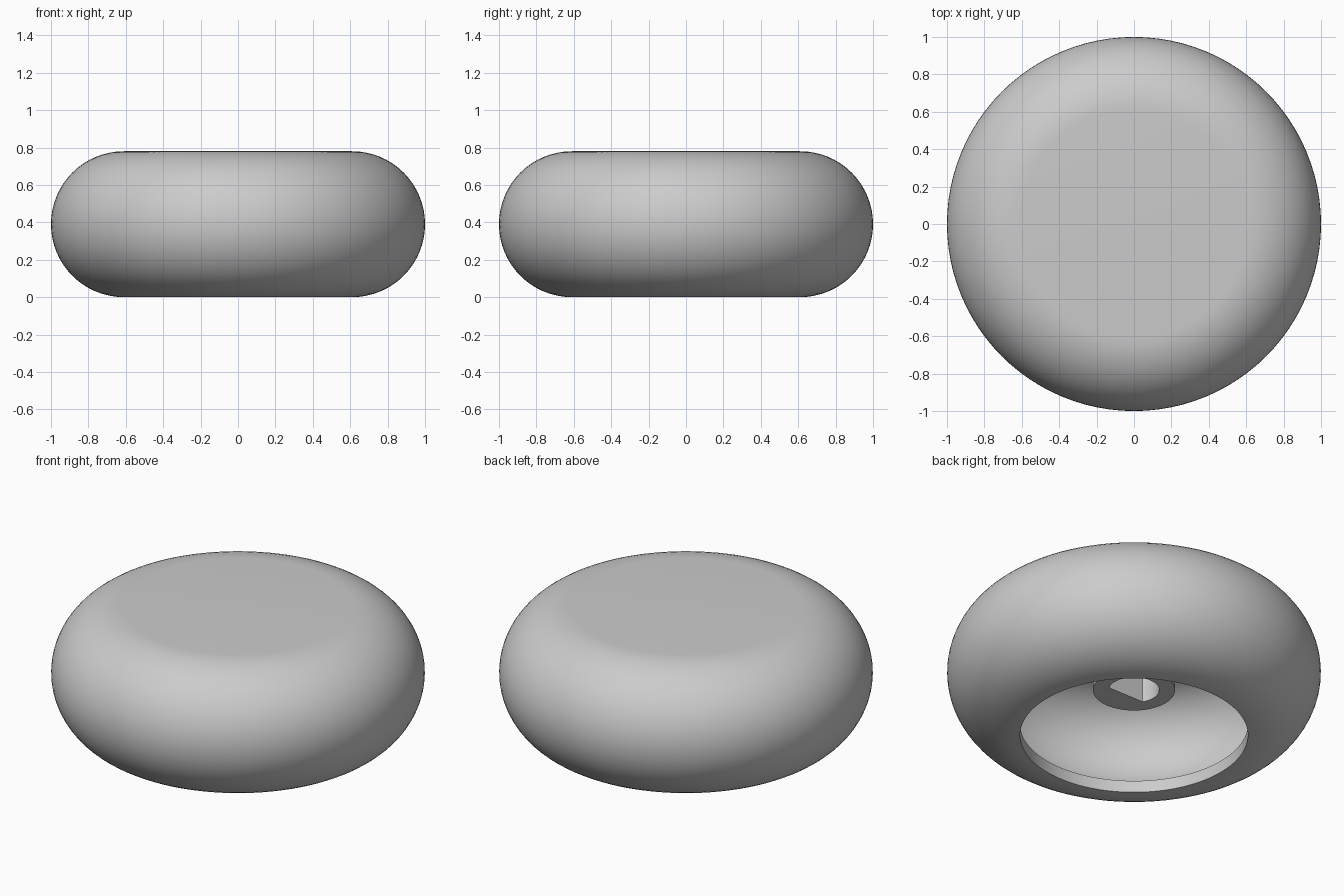
import bpy
import bmesh
from math import pi, sin, cos, radians
from mathutils import Matrix, Vector

old = bpy.data.objects.get("Cube")
if old:
    bpy.data.objects.remove(old, do_unlink=True)

SEGMENTS = 96
HEIGHT = 0.78
ROUND = HEIGHT / 2        # radius of the rounded side
FLAT = 1 - ROUND          # radius of the flat top and of the opening
WALL = 0.07

grey = bpy.data.materials.new("light_grey")
grey.use_nodes = True
grey.diffuse_color = (0.6, 0.6, 0.6, 1)
grey.node_tree.nodes["Principled BSDF"].inputs["Base Color"].default_value = grey.diffuse_color


def finish(bm, name):
    bmesh.ops.recalc_face_normals(bm, faces=bm.faces)
    mesh = bpy.data.meshes.new(name)
    bm.to_mesh(mesh)
    bm.free()
    mesh.materials.append(grey)
    obj = bpy.data.objects.new(name, mesh)
    bpy.context.collection.objects.link(obj)
    bpy.ops.object.select_all(action='DESELECT')
    obj.select_set(True)
    bpy.context.view_layer.objects.active = obj
    bpy.ops.object.shade_smooth_by_angle(angle=radians(30))
    return obj


def half_round(radius, steps=32):
    """Side arc from top to bottom, as (r, z) points."""
    return [(FLAT + radius * sin(pi * i / steps), ROUND + radius * cos(pi * i / steps))
            for i in range(steps + 1)]


# Hollow shell: outer skin, lip of the opening, then inner skin
profile = [(0, HEIGHT)] + half_round(ROUND) + half_round(ROUND - WALL)[::-1] + [(0, HEIGHT - WALL)]
bm = bmesh.new()
points = [bm.verts.new((r, 0, z)) for r, z in profile]
edges = [bm.edges.new(pair) for pair in zip(points, points[1:])]
bmesh.ops.spin(bm, geom=points + edges, axis=(0, 0, 1), cent=(0, 0, 0),
               angle=2 * pi, steps=SEGMENTS, use_merge=True)
bmesh.ops.remove_doubles(bm, verts=bm.verts, dist=0.0001)
finish(bm, "knob_shell")

# Central post with a D-shaped shaft hole, flat side to the front
POST_RADIUS, POST_BOTTOM, POST_TOP = 0.22, 0.28, HEIGHT - WALL + 0.005
HOLE_RADIUS = 0.135
HOLE_FLAT = HOLE_RADIUS / 2


def hole_radius(angle):
    front = -sin(angle)
    return min(HOLE_RADIUS, HOLE_FLAT / front) if front > 0.1 else HOLE_RADIUS


bm = bmesh.new()
angles = [2 * pi * i / SEGMENTS for i in range(SEGMENTS)]


def ring(radius_at, z):
    return [bm.verts.new((radius_at(a) * cos(a), radius_at(a) * sin(a), z)) for a in angles]


loops = [ring(lambda a: POST_RADIUS, POST_TOP), ring(lambda a: POST_RADIUS, POST_BOTTOM),
         ring(hole_radius, POST_BOTTOM), ring(hole_radius, POST_TOP)]
for k, loop in enumerate(loops):
    after = loops[(k + 1) % len(loops)]
    for i in range(SEGMENTS):
        j = (i + 1) % SEGMENTS
        bm.faces.new((loop[i], loop[j], after[j], after[i]))
finish(bm, "shaft_post")
